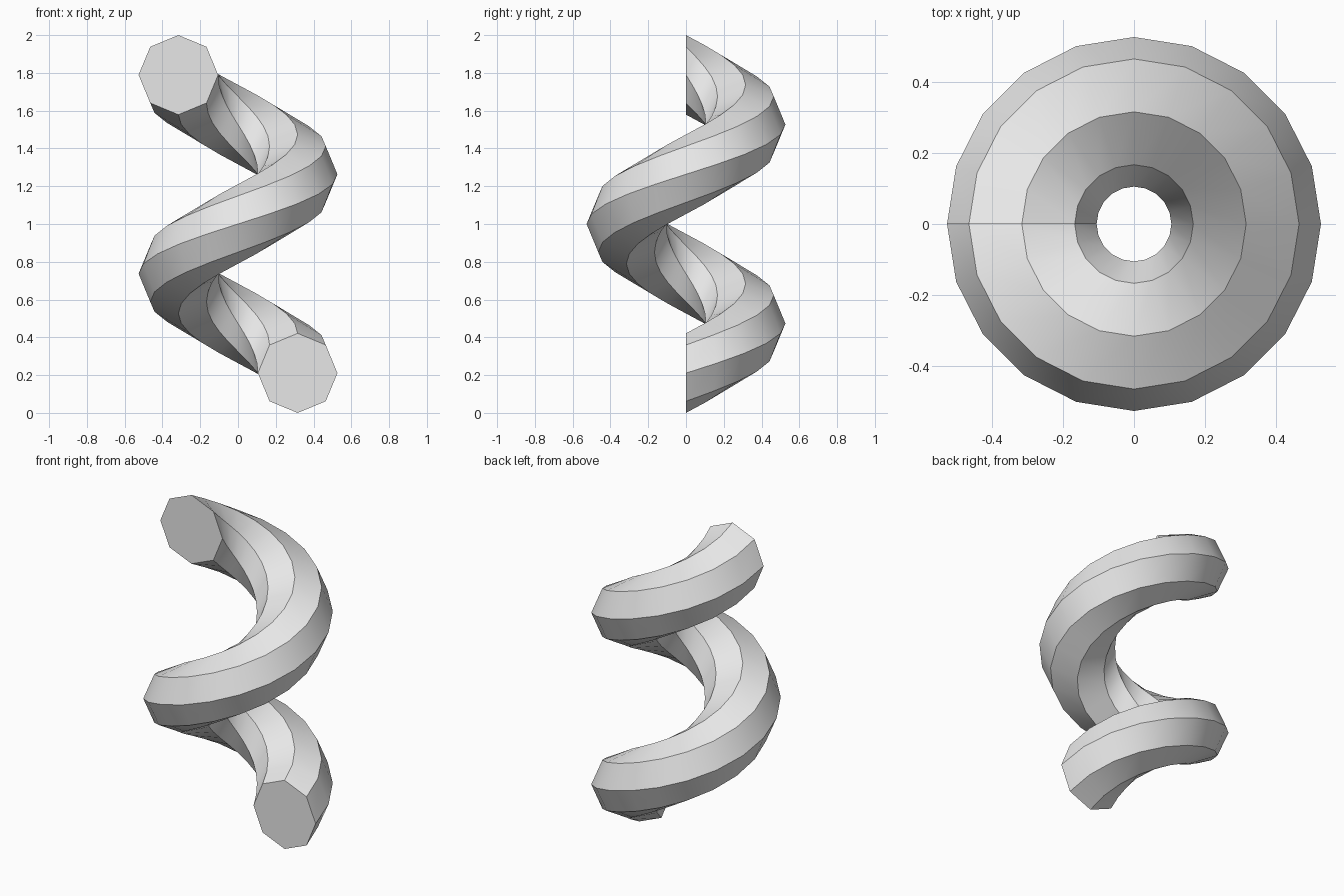
import bpy
import bmesh
from math import cos, sin, pi, tau

cube = bpy.data.objects.get("Cube")
if cube:
    bpy.data.objects.remove(cube, do_unlink=True)

UNIT = 2 / 19                 # whole height is 19 units
COIL_RADIUS = 3 * UNIT
TUBE_RADIUS = 2 * UNIT
PITCH = 10 * UNIT
TURNS = 1.5
STEPS_PER_TURN = 20
SIDES = 8

grey = bpy.data.materials.new("light_grey")
grey.use_nodes = True
colour = (0.8, 0.8, 0.8, 1)
grey.diffuse_color = colour
grey.node_tree.nodes["Principled BSDF"].inputs["Base Color"].default_value = colour

bm = bmesh.new()


def ring(turn):
    """Upright octagon at the given number of turns along the coil."""
    verts = []
    for i in range(SIDES):
        a = tau * i / SIDES
        radius = COIL_RADIUS + TUBE_RADIUS * cos(a)
        z = TUBE_RADIUS + PITCH * turn + TUBE_RADIUS * sin(a)
        verts.append(bm.verts.new((radius * cos(tau * turn), radius * sin(tau * turn), z)))
    return verts


# Coil body: octagons bridged along the helix
steps = int(TURNS * STEPS_PER_TURN)
rings = [ring(s / STEPS_PER_TURN) for s in range(steps + 1)]
for lower, upper in zip(rings, rings[1:]):
    for i in range(SIDES):
        j = (i + 1) % SIDES
        face = bm.faces.new((lower[i], lower[j], upper[j], upper[i]))
        face.smooth = True
        # Keep the lengthwise ridges crisp
        bm.edges.get((lower[i], upper[i])).smooth = False

# Flat end caps with crisp rims
for end in (rings[0], rings[-1]):
    cap = bm.faces.new(end)
    for edge in cap.edges:
        edge.smooth = False

bmesh.ops.recalc_face_normals(bm, faces=bm.faces)

mesh = bpy.data.meshes.new("spiral_coil")
bm.to_mesh(mesh)
bm.free()
mesh.materials.append(grey)
coil = bpy.data.objects.new("spiral_coil", mesh)
bpy.context.collection.objects.link(coil)
